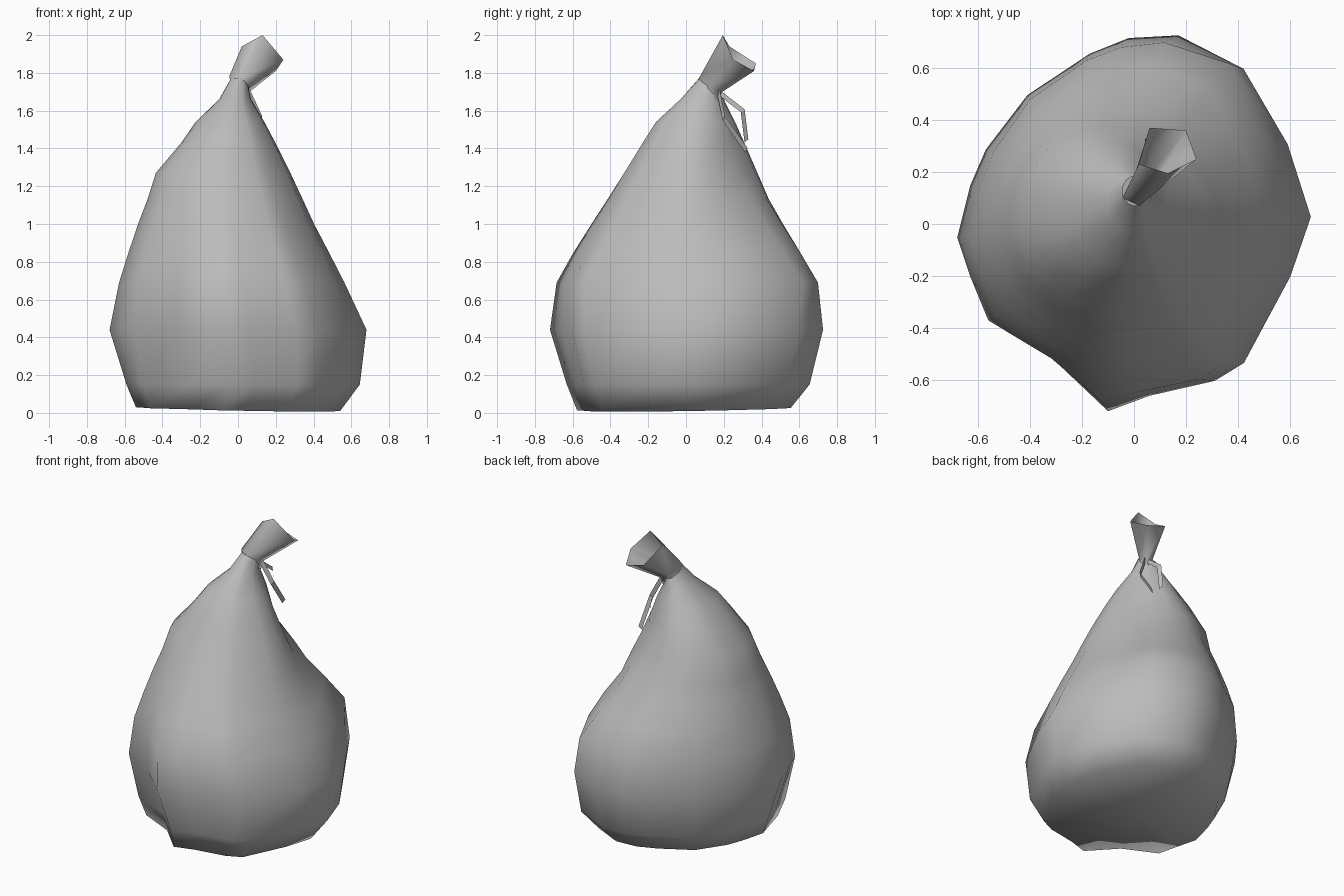
import bpy, bmesh, math
from mathutils import Vector

cube = bpy.data.objects.get("Cube")
if cube:
    bpy.data.objects.remove(cube, do_unlink=True)

grey = bpy.data.materials.new("bag_grey")
grey.use_nodes = True
COLOUR = (0.5, 0.5, 0.5, 1)
grey.diffuse_color = COLOUR
shader = grey.node_tree.nodes["Principled BSDF"]
shader.inputs["Base Color"].default_value = COLOUR
shader.inputs["Roughness"].default_value = 0.7


def loft(name, rings, cap_start=False, closed=True, angle=60):
    """Skin equal-length rings of points into one object."""
    bm = bmesh.new()
    rows = [[bm.verts.new(p) for p in ring] for ring in rings]
    n = len(rows[0])
    for a, b in zip(rows, rows[1:]):
        for i in range(n if closed else n - 1):
            j = (i + 1) % n
            bm.faces.new((a[i], a[j], b[j], b[i]))
    if cap_start:
        centre = sum((v.co for v in rows[0]), Vector()) / n
        hub = bm.verts.new(centre)
        for i in range(n):
            bm.faces.new((rows[0][(i + 1) % n], rows[0][i], hub))
    mesh = bpy.data.meshes.new(name)
    bm.to_mesh(mesh)
    bm.free()
    mesh.materials.append(grey)
    obj = bpy.data.objects.new(name, mesh)
    bpy.context.collection.objects.link(obj)
    bpy.ops.object.select_all(action="DESELECT")
    obj.select_set(True)
    bpy.context.view_layer.objects.active = obj
    bpy.ops.object.shade_smooth_by_angle(angle=math.radians(angle))
    return obj


# Sack footprint, counter-clockwise from the +x side
outline = [(.68, .03), (.59, .31), (.42, .6), (.17, .73), (-.02, .72), (-.17, .66),
           (-.41, .5), (-.57, .29), (-.63, .15), (-.68, -.05), (-.63, -.2), (-.56, -.37),
           (-.31, -.52), (-.1, -.72), (.06, -.66), (.31, -.6), (.42, -.53), (.6, -.2)]

# Height, then x and y limits of each level of the sack
levels = [(.03, -.54, .54, -.58, .55), (.15, -.59, .645, -.635, .65),
          (.44, -.68, .68, -.725, .72), (.69, -.63, .56, -.69, .68),
          (.85, -.58, .48, -.6, .60), (1, -.53, .405, -.505, .515),
          (1.13, -.48, .345, -.42, .44), (1.27, -.435, .28, -.33, .38),
          (1.43, -.30, .20, -.23, .31), (1.54, -.225, .14, -.16, .26),
          (1.66, -.10, .07, -.03, .20), (1.74, -.045, .055, .07, .185)]


def bump(direction, degrees, width):
    """Falloff around a compass direction."""
    diff = math.atan2(direction.y, direction.x) - math.radians(degrees)
    diff = (diff + math.pi) % (2 * math.pi) - math.pi
    return math.exp(-(diff / math.radians(width)) ** 2)


def band(z, height, width):
    """Falloff around a height."""
    return math.exp(-((z - height) / width) ** 2)


def sack_ring(z, x0, x1, y0, y1):
    ring = []
    roundness = min(1, max(0, (z - .5) / .8))
    for x, y in outline:
        p = Vector((x / .68, y / .725))
        p = p.lerp(p.normalized(), roundness)
        # hollow below the neck at the back corner, fuller belly beneath it
        swell = .12 * band(z, .73, .15) - .2 * band(z, 1.36, .14)
        scale = 1 + swell * bump(p, 47, 25)
        # valley beside the ridge that runs down the +x side
        scale -= .06 * band(z, 1.05, .12) * bump(p, 30, 18)
        # broad shoulders on the far corners
        shoulder = band(z, 1.4, .16)
        scale += shoulder * (.09 * bump(p, 135, 24) + .07 * bump(p, 225, 24))
        scale += .05 * band(z, .72, .2) * bump(p, -45, 25)
        # squarer foot corners, with shallow folds at the front
        foot = band(z, .1, .12)
        scale += foot * .07 * (bump(p, 135, 20) + bump(p, 215, 15) + bump(p, -42, 18))
        scale += foot * (.02 * bump(p, -75, 14) - .03 * bump(p, -120, 10))
        p *= scale
        px = (x0 + x1) / 2 + p.x * (x1 - x0) / 2
        py = (y0 + y1) / 2 + p.y * (y1 - y0) / 2
        pz = z
        if z < .1:
            pz = max(0, .02 + .015 * py - .02 * px)
        elif z > 1.7:
            pz = z - .6 * (py - .125) - .3 * px
        ring.append((px, py, pz))
    return ring


loft("bag_body", [sack_ring(*level) for level in levels], cap_start=True, angle=100)

# Gathered, open mouth above the tie
neck = [(.02, .07, 1.775), (-.045, .10, 1.785), (0, .18, 1.725), (.055, .185, 1.695),
        (.06, .12, 1.735)]
rim = [(.13, .195, 2), (.02, .23, 1.94), (.06, .37, 1.85), (.20, .36, 1.81), (.24, .25, 1.87)]
root = [(x * .9, y * .9 + .01, z - .05) for x, y, z in neck]
loft("bag_mouth", [root[::-1], neck[::-1], rim[::-1]], angle=120)


# Flat tie ends hanging behind the neck
def tie(name, path, side):
    side = Vector(side)
    loft(name, [[Vector(p) - side, Vector(p) + side] for p in path], closed=False, angle=20)


tie("tie_end_left", [(.05, .17, 1.71), (.12, .2, 1.56), (.12, .32, 1.39)], (.008, .006, .012))
tie("tie_end_right", [(.04, .17, 1.70), (.05, .30, 1.6), (.05, .32, 1.44)], (-.008, .01, .008))
